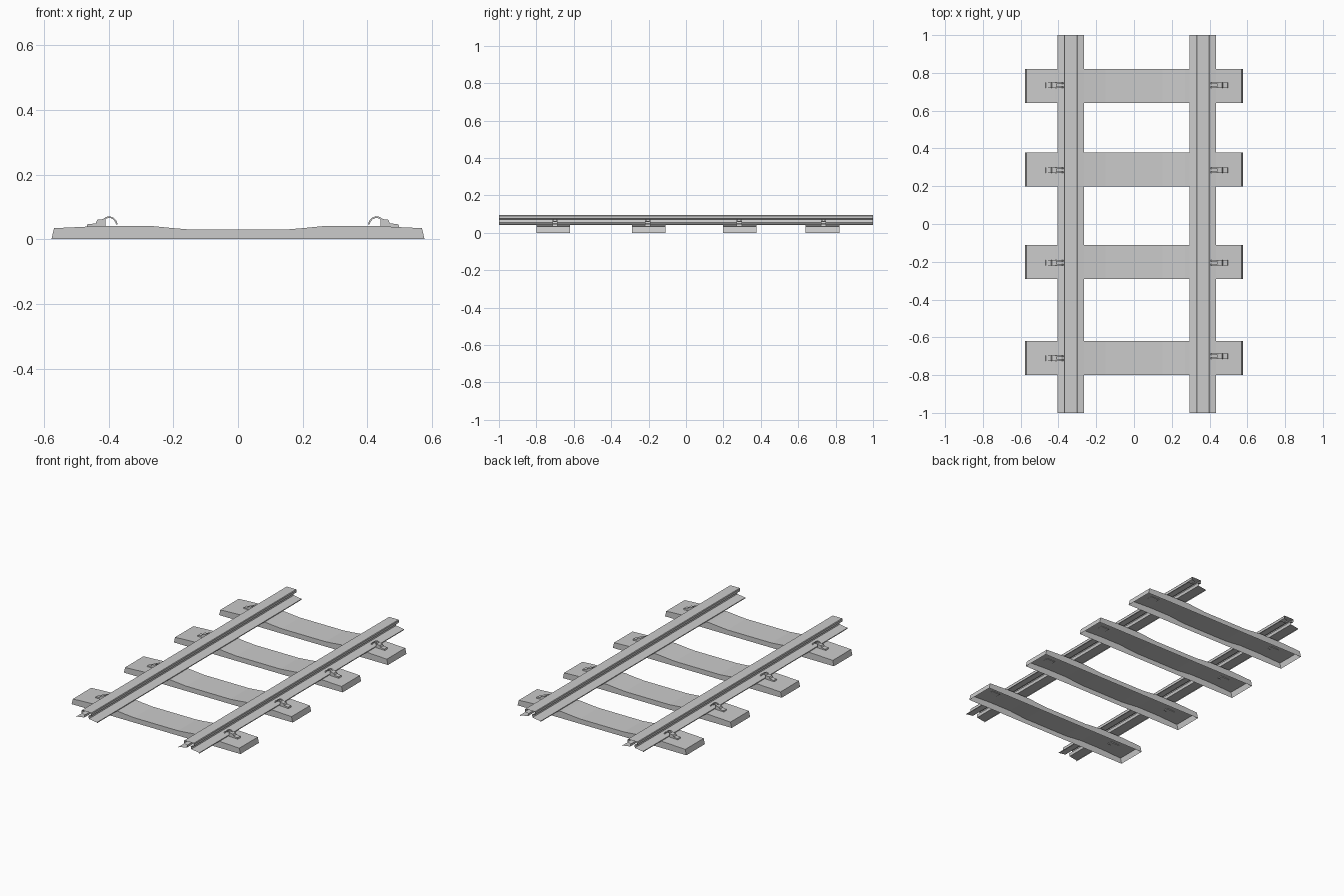
import bpy
from mathutils import Vector

if "Cube" in bpy.data.objects:
    bpy.data.objects.remove(bpy.data.objects["Cube"])


def make_object(name, verts, faces):
    mesh = bpy.data.meshes.new(name)
    mesh.from_pydata(verts, [], faces)
    mesh.update()
    obj = bpy.data.objects.new(name, mesh)
    bpy.context.collection.objects.link(obj)
    return obj


def sweep_y(name, profile, y0, y1, closed=False, caps=False):
    """Extrude an xz profile (listed left to right over the top) along y."""
    n = len(profile)
    verts = [(x, y0, z) for x, z in profile] + [(x, y1, z) for x, z in profile]
    faces = []
    for i in range(n if closed else n - 1):
        j = (i + 1) % n
        faces.append((i, n + i, n + j, j))
    if caps:
        faces.append(tuple(range(n)))
        faces.append(tuple(range(2 * n - 1, n - 1, -1)))
    return make_object(name, verts, faces)


def mirrored(half):
    """Full profile from its right half, listed bottom to top."""
    return [(-x, z) for x, z in half] + [(x, z) for x, z in reversed(half)]


# Rails: open-ended sheet profile with foot, web and head
rail_half = [(0.07, 0.041), (0.07, 0.046), (0.016, 0.054), (0.012, 0.071),
             (0.035, 0.077), (0.035, 0.091), (0.032, 0.095)]
RAIL_SHIFT = 0.015
for side, name in ((-1, "left_rail"), (1, "right_rail")):
    cx = RAIL_SHIFT + side * 0.35
    sweep_y(name, [(cx + x, z) for x, z in mirrored(rail_half)], -1, 1)

# Sleepers: dished concrete shells, open underneath
sleeper_half = [(0.577, 0), (0.569, 0.034), (0.42, 0.041), (0.27, 0.041),
                (0.21, 0.035), (0.15, 0.030)]
sleeper_y = [-0.71, -0.20, 0.288, 0.73]
for k, y in enumerate(sleeper_y):
    prof = mirrored(sleeper_half)
    obj = sweep_y(f"sleeper_{k + 1}", prof, y - 0.09, y + 0.09, caps=True)

# Rail clips: stepped shoulder block plus two curved spring prongs
shoulder = [(0.44, 0.036), (0.44, 0.063), (0.465, 0.060), (0.470, 0.049),
            (0.496, 0.046), (0.499, 0.036)]
spring = [(0.402, 0.046), (0.406, 0.057), (0.414, 0.066), (0.426, 0.071),
          (0.438, 0.069), (0.448, 0.062)]


def thick(path, t):
    """Close a path into a thin strip outline by offsetting inward."""
    c = Vector((0.428, 0.042))
    inner = []
    for p in path:
        v = Vector(p)
        inner.append(tuple(v + (c - v).normalized() * t))
    return path + inner[::-1]


def place(profile, side):
    if side > 0:
        return profile
    return [(2 * RAIL_SHIFT - x, z) for x, z in reversed(profile)]


clip_y = {-1: [-0.71, -0.205, 0.285, 0.735], 1: [-0.70, -0.205, 0.285, 0.735]}
for side, label in ((-1, "left"), (1, "right")):
    for k, y in enumerate(clip_y[side]):
        sweep_y(f"{label}_clip_shoulder_{k + 1}", place(shoulder, side),
                y - 0.014, y + 0.014, closed=True, caps=True)
        for s in (-1, 1):
            yc = y + s * 0.010
            sweep_y(f"{label}_clip_spring_{k + 1}_{'a' if s < 0 else 'b'}",
                    place(thick(spring, 0.005), side),
                    yc - 0.004, yc + 0.004, closed=True, caps=True)
